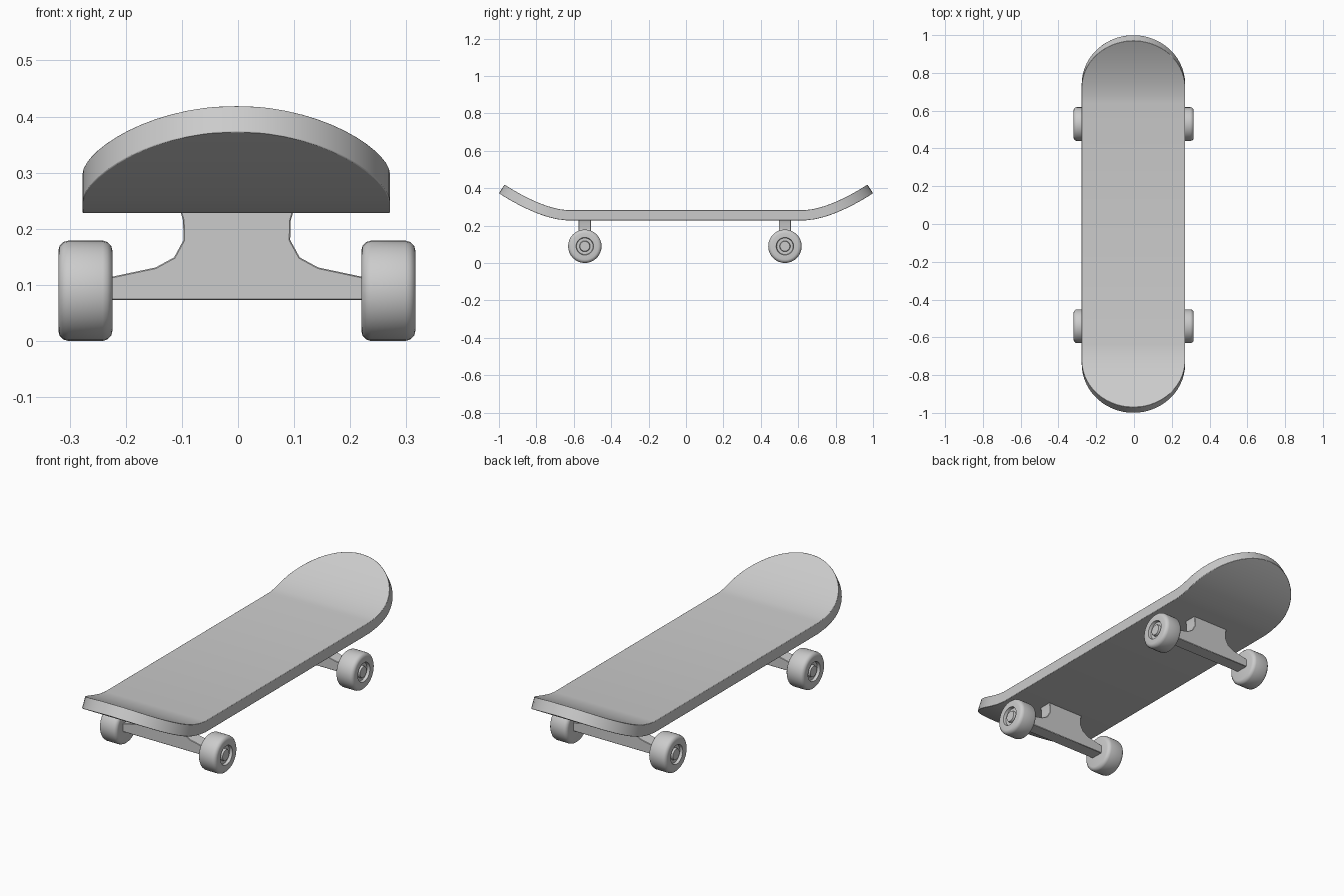
import bpy, bmesh, math

if "Cube" in bpy.data.objects:
    bpy.data.objects.remove(bpy.data.objects["Cube"])

CX, CY = -0.002, -0.006   # slight offset of the running gear


def finish(name, bm, angle=30, bevel=0.0, segments=2):
    bmesh.ops.remove_doubles(bm, verts=bm.verts, dist=1e-5)
    bmesh.ops.dissolve_degenerate(bm, edges=bm.edges, dist=1e-5)
    bmesh.ops.recalc_face_normals(bm, faces=bm.faces)
    mesh = bpy.data.meshes.new(name)
    bm.to_mesh(mesh)
    bm.free()
    ob = bpy.data.objects.new(name, mesh)
    bpy.context.collection.objects.link(ob)
    if bevel:
        mod = ob.modifiers.new("Bevel", 'BEVEL')
        mod.width = bevel
        mod.segments = segments
        mod.limit_method = 'ANGLE'
        mod.angle_limit = math.radians(40)
    bpy.ops.object.select_all(action='DESELECT')
    ob.select_set(True)
    bpy.context.view_layer.objects.active = ob
    bpy.ops.object.shade_smooth_by_angle(angle=math.radians(angle))
    return ob


def bridge(bm, rings):
    for a, b in zip(rings, rings[1:]):
        n = len(a)
        for i in range(n):
            j = (i + 1) % n
            bm.faces.new((a[i], a[j], b[j], b[i]))


# deck: cross-sections along the length, kicked up at both rounded ends
def deck():
    flat, start, half, thick = 0.64, 0.74, 0.274, 0.055
    ys = [0.0, flat, 0.69]
    ys += [start + (1 - start) * math.sin(math.pi / 2 * i / 14) for i in range(15)]
    stations = [-y for y in reversed(ys[1:])] + ys
    bm = bmesh.new()
    rings = []
    for y in stations:
        t = max(0.0, abs(y) - flat) / (1 - flat)
        z = 0.228 + 0.145 * t ** 1.6
        a = math.atan(0.145 * 1.6 / (1 - flat) * t ** 0.6)
        e = min(1.0, max(0.0, abs(y) - start) / (1 - start))
        w = half * math.sqrt(1 - e * e)
        ty = y - math.copysign(thick * math.sin(a), y)
        tz = z + thick * math.cos(a)
        pts = [(-w, y, z), (w, y, z), (w, ty, tz), (-w, ty, tz)]
        rings.append([bm.verts.new((p[0] - 0.003, p[1], p[2])) for p in pts])
    bridge(bm, rings)
    finish("deck", bm, bevel=0.006)


# truck hanger: front profile extruded along y
def truck(name, y):
    side = [(0.225, 0.073), (0.225, 0.114), (0.145, 0.131), (0.112, 0.149),
            (0.095, 0.18), (0.096, 0.215), (0.102, 0.235)]
    outline = side + [(-x, z) for x, z in reversed(side)]
    bm = bmesh.new()
    rings = [[bm.verts.new((x + CX, y + d, z)) for x, z in outline]
             for d in (-0.033, 0.033)]
    bridge(bm, rings)
    for r in rings:
        bm.faces.new(r)
    finish(name, bm, bevel=0.002, segments=1)


# wheel: lathed tyre with recessed hub and axle nut
def wheel(name, s, y):
    profile = [(0, .222), (.072, .222), (.08, .224), (.087, .231), (.0895, .239),
               (.0895, .3), (.087, .309), (.08, .316), (.072, .318),
               (.047, .318), (.044, .304), (.029, .304), (.026, .315), (0, .315)]
    n = 32
    bm = bmesh.new()
    rings = []
    for r, x in profile:
        rings.append([bm.verts.new((s * x + CX, y + r * math.cos(2 * math.pi * i / n),
                                    0.0895 + r * math.sin(2 * math.pi * i / n)))
                      for i in range(n)])
    bridge(bm, rings)
    finish(name, bm, angle=40)


deck()
for end, sy in (("front", -1), ("back", 1)):
    y = sy * 0.535 + CY
    truck(end + "_truck", y)
    for side, sx in (("left", -1), ("right", 1)):
        wheel(f"{end}_{side}_wheel", sx, y)
